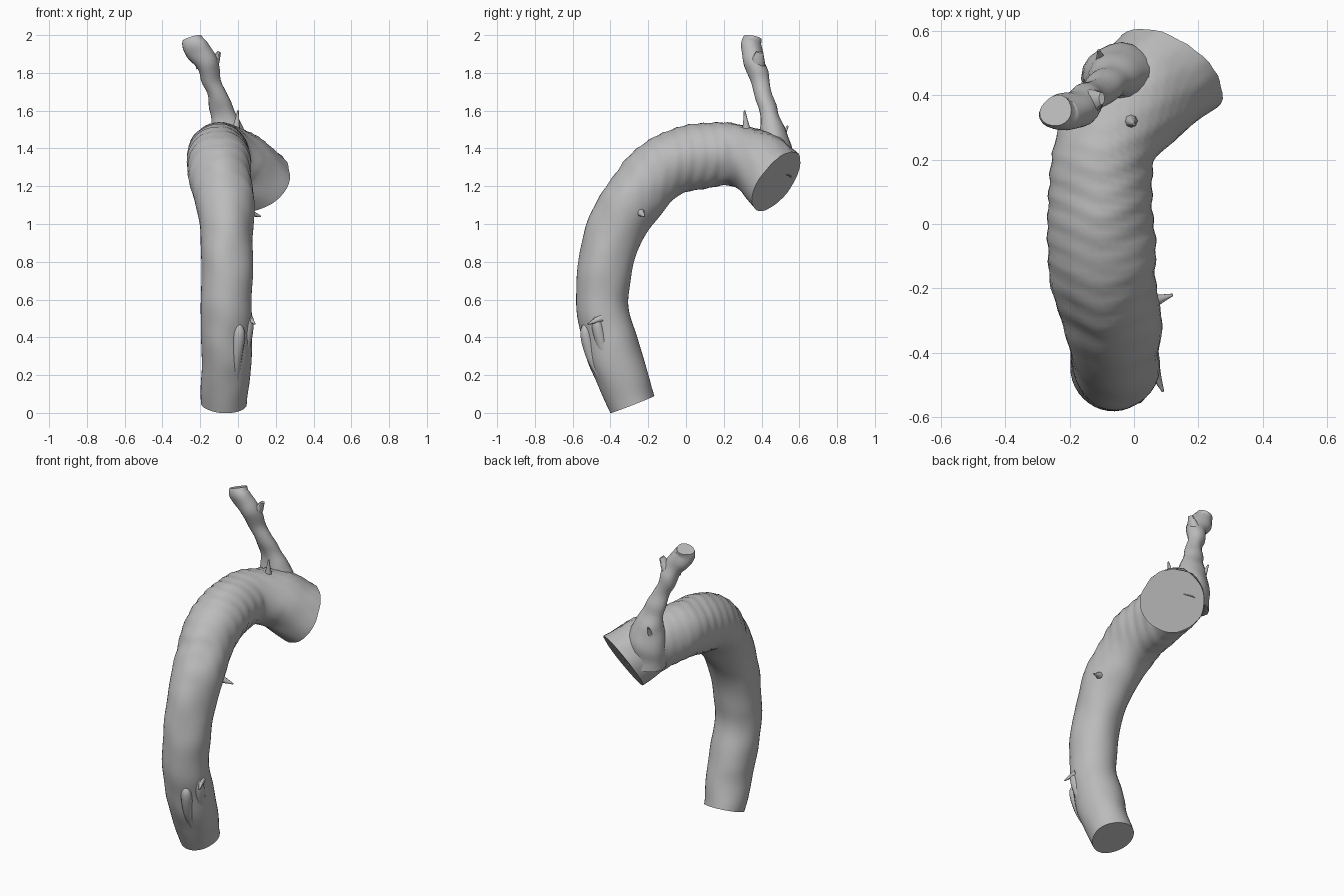
import bpy, bmesh, math
from mathutils import Vector, noise

if "Cube" in bpy.data.objects:
    bpy.data.objects.remove(bpy.data.objects["Cube"], do_unlink=True)

grey = bpy.data.materials.new("matte_grey")
grey.use_nodes = True
COLOR = (0.5, 0.5, 0.5, 1)
grey.diffuse_color = COLOR
grey.node_tree.nodes["Principled BSDF"].inputs["Base Color"].default_value = COLOR


def spline(stations, steps):
    """Catmull-Rom through stations of (x, y, z, side radius, depth radius)."""
    pts = [Vector(s) for s in stations]
    pts = [2 * pts[0] - pts[1]] + pts + [2 * pts[-1] - pts[-2]]
    out = []
    for a, b, c, d in zip(pts, pts[1:], pts[2:], pts[3:]):
        for i in range(steps):
            t = i / steps
            out.append(0.5 * (2 * b + (c - a) * t + (2 * a - 5 * b + 4 * c - d) * t ** 2
                              + (3 * b - a - 3 * c + d) * t ** 3))
    return out + [pts[-2]]


def tube(name, stations, steps=8, sides=40, bump=0.0, freq=5.0, ripple=0.0, cut=None):
    """Capped organic tube swept along the stations."""
    path = spline(stations, steps)
    bm = bmesh.new()
    rings = []
    for i, p in enumerate(path):
        c = Vector(p[:3])
        nxt, prv = path[min(i + 1, len(path) - 1)], path[max(i - 1, 0)]
        t = (Vector(nxt[:3]) - Vector(prv[:3])).normalized()
        side = (Vector((1, 0, 0)) - t * t.x).normalized()
        up = side.cross(t)
        ring = []
        for k in range(sides):
            a = math.tau * k / sides
            d = side * math.cos(a) * p[3] + up * math.sin(a) * p[4]
            v = c + d
            # soft lumps, plus faint cross ripples over the bend
            h = bump * noise.noise(v * freq)
            bend = max(0, min(1, (v.z - 1) * 3))
            h += ripple * bend * math.sin(v.y * 90 - abs(v.x + 0.1) * 40)
            ring.append(bm.verts.new(v + d.normalized() * h))
        rings.append(ring)
    for r, s in zip(rings, rings[1:]):
        for k in range(sides):
            j = (k + 1) % sides
            bm.faces.new((r[k], r[j], s[j], s[k]))
    bm.faces.new(rings[0])
    bm.faces.new(rings[-1])
    if cut:
        # trim the far end flat
        far = [f for f in bm.faces if f.calc_center_median().y > 0.2]
        geom = far + list({e for f in far for e in f.edges}) + list({v for f in far for v in f.verts})
        bmesh.ops.bisect_plane(bm, geom=geom, plane_co=cut[0], plane_no=cut[1], clear_outer=True)
        bmesh.ops.holes_fill(bm, edges=[e for e in bm.edges if e.is_boundary], sides=0)
    bmesh.ops.recalc_face_normals(bm, faces=bm.faces)
    mesh = bpy.data.meshes.new(name)
    bm.to_mesh(mesh)
    bm.free()
    mesh.materials.append(grey)
    ob = bpy.data.objects.new(name, mesh)
    bpy.context.collection.objects.link(ob)
    bpy.ops.object.select_all(action="DESELECT")
    ob.select_set(True)
    bpy.context.view_layer.objects.active = ob
    bpy.ops.object.shade_smooth_by_angle(angle=math.radians(45))


# main curved trunk, trimmed flat at its far end
tube("curved_trunk", [
    (-.07, -.28, .045, .122, .122),
    (-.065, -.355, .24, .132, .14),
    (-.06, -.435, .5, .135, .14),
    (-.06, -.43, .75, .138, .145),
    (-.06, -.37, .98, .142, .15),
    (-.08, -.24, 1.18, .158, .16),
    (-.1, -.09, 1.31, .17, .165),
    (-.105, .08, 1.36, .165, .17),
    (-.085, .24, 1.365, .157, .165),
    (.0, .38, 1.32, .175, .175),
    (.11, .48, 1.225, .18, .18),
    (.22, .59, 1.1, .18, .18),
], steps=10, bump=.012, freq=6, ripple=.003, cut=((.12, .475, 1.23), (.44, .73, -.53)))

# thin upright branch with a flared foot and a knobbly tip
tube("upright_branch", [
    (-.02, .44, 1.26, .14, .12),
    (-.045, .46, 1.42, .11, .095),
    (-.085, .44, 1.58, .06, .048),
    (-.135, .395, 1.75, .05, .05),
    (-.17, .365, 1.86, .062, .056),
    (-.225, .345, 1.94, .064, .052),
    (-.24, .352, 1.985, .05, .048),
], sides=20, bump=.015, freq=10)
tube("branch_side_knob", [
    (-.16, .38, 1.8, .03, .04),
    (-.13, .38, 1.85, .03, .04),
    (-.1, .39, 1.91, .01, .02),
], steps=4, sides=10)

# raised folds low on the trunk
for i, (x, y, z) in enumerate([(.045, -.47, .47), (0, -.53, .42)]):
    tube(f"trunk_fold_{i + 1}", [
        (x, y, z + .06, .008, .008),
        (x + .005, y, z, .032, .03),
        (x - .005, y + .035, z - .13, .026, .03),
        (x - .01, y + .1, z - .27, .012, .015),
    ], steps=5, sides=12)

# small spurs on the surface
SPURS = [
    ((-.01, .32, 1.5), (0, .31, 1.6)),
    ((.06, -.24, 1.06), (.12, -.22, 1.04)),
    ((.06, -.45, .5), (.09, -.52, .47)),
    ((-.1, .5, 1.45), (-.11, .54, 1.52)),
    ((-.2, .38, 1.87), (-.22, .37, 1.82)),
]
for i, (a, b) in enumerate(SPURS):
    mid = tuple((p + q) / 2 for p, q in zip(a, b))
    tube(f"spur_{i + 1}", [a + (.022, .022), mid + (.012, .012), b + (.004, .004)],
         steps=3, sides=8)
